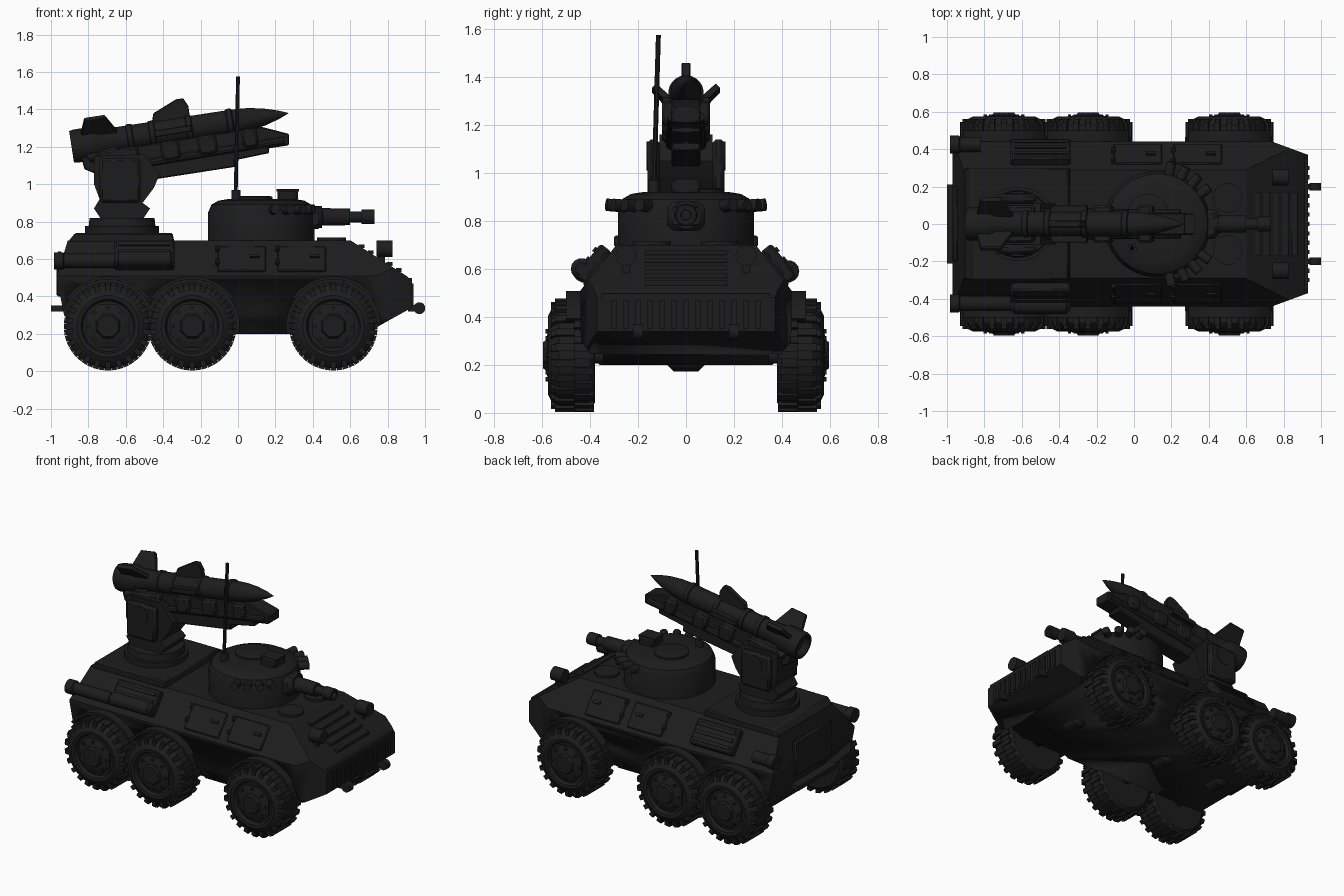
import bpy, bmesh, math
from mathutils import Matrix, Vector

if "Cube" in bpy.data.objects:
    bpy.data.objects.remove(bpy.data.objects["Cube"])

dark = bpy.data.materials.new("dark_paint")
dark.diffuse_color = (0.012, 0.012, 0.012, 1)
dark.use_nodes = True
dark.node_tree.nodes["Principled BSDF"].inputs["Base Color"].default_value = dark.diffuse_color
I = Matrix.Identity(4)


def finish(name, bm, mat=I, bevel=0):
    bmesh.ops.recalc_face_normals(bm, faces=bm.faces[:])
    me = bpy.data.meshes.new(name)
    bm.transform(mat)
    bm.to_mesh(me)
    bm.free()
    me.materials.append(dark)
    me.polygons.foreach_set("use_smooth", [True] * len(me.polygons))
    me.set_sharp_from_angle(angle=math.radians(32))
    ob = bpy.data.objects.new(name, me)
    bpy.context.collection.objects.link(ob)
    if bevel:
        m = ob.modifiers.new("bevel", 'BEVEL')
        m.width, m.segments = bevel, 1
    return ob


def box(name, c, s, mat=I, bevel=0):
    bm = bmesh.new()
    bmesh.ops.create_cube(bm, size=1, matrix=Matrix.Translation(c) @ Matrix.Diagonal((*s, 1)))
    return finish(name, bm, mat, bevel)


def prism_bm(pts, y0, y1):
    bm = bmesh.new()
    f = bm.faces.new([bm.verts.new((x, y0, z)) for x, z in pts])
    r = bmesh.ops.extrude_face_region(bm, geom=[f])
    bmesh.ops.translate(bm, verts=[v for v in r['geom'] if isinstance(v, bmesh.types.BMVert)], vec=(0, y1 - y0, 0))
    return bm


def prism(name, pts, y0, y1, mat=I, bevel=0):
    return finish(name, prism_bm(pts, y0, y1), mat, bevel)


def lathe(name, prof, o, d, n=24, mat=I):
    # prof is (distance along d, radius)
    bm = bmesh.new()
    rings = [[bm.verts.new((r * math.cos(a), r * math.sin(a), t))
              for a in [2 * math.pi * (i + .5) / n for i in range(n)]] for t, r in prof]
    for A, B in zip(rings, rings[1:]):
        for i in range(n):
            bm.faces.new((A[i], A[(i + 1) % n], B[(i + 1) % n], B[i]))
    bm.faces.new(rings[0])
    bm.faces.new(rings[-1])
    q = Vector((0, 0, 1)).rotation_difference(Vector(d)).to_matrix().to_4x4()
    return finish(name, bm, mat @ Matrix.Translation(o) @ q)


def rod(name, a, b, r, n=16, mat=I):
    d = Vector(b) - Vector(a)
    return lathe(name, [(0, r), (d.length, r)], a, d, n, mat)


# hull: side profile trimmed by slanted planes
bm = prism_bm([(-.85, .2), (.66, .2), (.75, .24), (.93, .34), (.93, .48), (.9, .51), (.6, .7),
               (-.91, .7), (-.97, .5), (-.93, .3)], -.44, .44)
for s in (1, -1):
    for co, no in (((0, .44, .51), (0, .19, .15)), ((.74, .44, 0), (.07, .19, 0)), ((0, .44, .3), (0, .1, -.08))):
        r = bmesh.ops.bisect_plane(bm, geom=bm.verts[:] + bm.edges[:] + bm.faces[:], dist=1e-5,
                                   plane_co=(co[0], co[1] * s, co[2]), plane_no=(no[0], no[1] * s, no[2]),
                                   clear_outer=True)
        bmesh.ops.edgeloop_fill(bm, edges=[e for e in bm.edges if e.is_boundary])
hull = finish("hull", bm)
WX = (.51, -.245, -.695)
for x in WX:
    for s in (1, -1):
        c = rod("wheel_well_cutter", (x, s * .345, .24), (x, s * .7, .24), .252, 28)
        c.hide_render = True
        c.hide_set(True)
        m = hull.modifiers.new("well", 'BOOLEAN')
        m.operation, m.object, m.solver = 'DIFFERENCE', c, 'EXACT'

# wheels, treads, arches, axles
for x in WX:
    rod("axle", (x, -.4, .24), (x, .4, .24), .035, 12)
    lathe("differential", [(-.08, .04), (-.05, .07), (.05, .07), (.08, .04)], (x, 0, .24), (0, 1, 0), 12)
    for s in (1, -1):
        lathe("tyre", [(.38, .12), (.38, .2), (.4, .224), (.53, .224), (.555, .205), (.575, .165),
                       (.572, .145), (.55, .135), (.55, .02)], (x, 0, .24), (0, s, 0), 32)
        lathe("wheel_rim", [(.5, .125), (.565, .125), (.58, .09), (.58, .07), (.595, .06), (.595, .03)],
              (x, 0, .24), (0, s, 0), 8)
        for i in range(8):
            a = math.pi * i / 4
            p = (x + .1 * math.cos(a), .24 + .1 * math.sin(a))
            rod("wheel_bolt", (p[0], s * .56, p[1]), (p[0], s * .585, p[1]), .01, 6)
        for i in range(44):
            R = Matrix.Translation((x, 0, .24)) @ Matrix.Rotation(math.pi * i / 22, 4, 'Y')
            yc = .425 if i % 2 else .505
            box("tread_lug", (0, s * yc, .226), (.03, .082, .02), R)
            if i % 2 == 0:
                box("side_lug", (0, s * .545, .203), (.026, .034, .04), R)
        arc = [(x + r * math.cos(a), .24 + r * math.sin(a)) for r, rng in ((.252, range(9)), (.268, range(8, -1, -1)))
               for a in [math.radians(35 + 110 * k / 8) for k in rng]]
        prism("wheel_arch", arc, min(s * .36, s * .5), max(s * .36, s * .5))

# hull details
prism("rear_deck", [(-.91, .69), (-.87, .74), (-.35, .74), (-.34, .69)], -.3, .3, bevel=.008)
prism("rear_bumper", [(-1, .32), (-1, .35), (-.9, .35), (-.9, .32)], -.21, .21)
box("rear_door", (-.955, 0, .52), (.03, .4, .24), Matrix.Identity(4), .008)
for i in range(13):
    box("grille_bar", (.925, -.3 + i * .05, .41), (.025, .022, .12))
box("nose_lip", (.915, 0, .485), (.03, .7, .025))
for i in range(5):
    t = i / 4
    box("glacis_slat", (.66 + .2 * t, 0, .668 - .127 * t), (.03, .34, .02))
side = math.atan2(.15, .19)
for s in (1, -1):
    rod("tow_hook", (.97, s * .2 - .02, .337), (.97, s * .2 + .02, .337), .032, 12)
    box("tow_bracket", (.94, s * .2, .337), (.06, .03, .035))
    rod("headlight", (.74, s * .25, .655), (.825, s * .25, .655), .045, 14)
    box("headlight_stem", (.77, s * .25, .6), (.03, .03, .08))
    rod("driver_hatch", (.5, s * .14, .69), (.5, s * .14, .715), .08, 16)
    # local frame lying on the sloped flank
    S = Matrix.Translation((0, s * .365, .605)) @ Matrix.Rotation(s * side, 4, 'X')
    for x, w in ((.02, .26), (.34, .26)):
        box("side_door", (x, 0, -.01), (w, .02, .17), S, .006)
        box("door_handle", (x + .07, s * .014, .0), (.05, .02, .018), S)
        for k in (-.05, .04):
            rod("door_hinge", (x - w / 2, s * .01, k), (x - w / 2, s * .01, k + .03), .012, 8, S)
    box("side_stowage", (-.5, s * .025, 0), (.32, .06, .17), S, .01)
    for k in (-.05, 0, .05):
        box("stowage_rib", (-.5, s * .057, k), (.28, .014, .022), S)
    x1 = -.66 if s < 0 else -.82
    lathe("tail_pipe", [(0, .032), (0, .047), (.05, .047), (.055, .04), (x1 + .985, .04)],
          (-.985, s * .425, .59), (1, 0, 0), 14)
lathe("exhaust_muffler", [(0, .025), (.02, .045), (.3, .045), (.32, .025)], (-.66, -.435, .6), (1, 0, 0), 14)

# turret with gun
T = Matrix.Translation((.125, 0, 0))
lathe("turret", [(.69, .285), (.85, .285), (.89, .268), (.912, .23), (.92, .18)], (0, 0, 0), (0, 0, 1), 40, T)
lathe("turret_hatch", [(.91, .11), (.932, .11), (.938, .09)], (-.05, .05, 0), (0, 0, 1), 20, T)
box("sight_box", (.265, 0, .94), (.11, .12, .06), bevel=.01)
box("sight_hood", (.265, 0, .967), (.12, .1, .015))
box("gun_mantlet", (.405, 0, .82), (.1, .16, .12), bevel=.025)
lathe("gun_barrel", [(0, .06), (.05, .06), (.05, .048), (.2, .045), (.2, .03), (.26, .03), (.26, .04), (.33, .04),
                     (.33, .022), (.29, .02)], (.4, 0, .825), (1, 0, 0), 16)
for s in (1, -1):
    for a in (35, 49, 63, 77):
        a = math.radians(a)
        d = Vector((math.cos(a), s * math.sin(a), .08))
        o = Vector((.125, 0, .84)) + d * .255
        rod("smoke_launcher", o, o + d * .085, .026, 12)
rod("antenna_base", (-.01, -.133, .9), (-.01, -.133, .97), .025, 12)
rod("antenna", (-.012, -.133, .96), (.0, -.115, 1.575), .011, 8)

# launcher pedestal
lathe("pedestal_ring", [(.74, .2), (.775, .2), (.775, .18), (.82, .175), (.82, .12)], (-.62, 0, 0), (0, 0, 1), 24)
ped = [(-.73, .81), (-.77, .87), (-.74, .92), (-.77, 1.0), (-.77, 1.15), (-.5, 1.16), (-.42, 1.05),
       (-.45, .98), (-.51, .9), (-.47, .87), (-.51, .81)]
prism("pedestal_core", ped, -.11, .11)
for s in (1, -1):
    box("yoke_plate", (-.63, s * .135, 1.02), (.22, .05, .24), bevel=.015)
    rod("yoke_pivot", (-.63, s * .14, 1.07), (-.63, s * .165, 1.07), .06, 14)

# launch rail and missile in a tilted frame
L = Matrix.Translation((-.89, 0, 1.2)) @ Matrix.Rotation(math.radians(-8.8), 4, 'Y')
prism("launch_rail", [(.04, -.05), (.05, -.13), (.17, -.2), (.43, -.24), (.85, -.24), (.85, -.205), (1.04, -.195),
                      (1.04, -.17), (1.15, -.17), (1.16, -.11), (1.02, -.05)], -.06, .06, L, .006)
for x, w in ((.24, .22), (.52, .1), (.72, .1), (.95, .08)):
    box("rail_bracket", (x, 0, -.1), (w, .2, .1), L, .012)
for s in (1, -1):
    rod("rail_tube", (.12, s * .065, -.15), (1.13, s * .055, -.14), .022, 10, L)
lathe("missile", [(.04, .05), (0, .07), (0, .085), (.02, .09), (.13, .09), (.16, .074), (.24, .068), (.88, .066),
                  (.96, .061), (1.04, .047), (1.12, .023), (1.174, .001)], (0, 0, 0), (1, 0, 0), 24, L)
for t in (.3, .42, .62, .84):
    lathe("missile_band", [(t, .066), (t + .005, .074), (t + .03, .074), (t + .035, .066)], (0, 0, 0), (1, 0, 0), 24, L)
tail = [(.05, .05), (.09, .19), (.2, .19), (.26, .05)]
mid = [(.44, .05), (.46, .11), (.59, .165), (.63, .165), (.65, .12), (.65, .05)]
for a in (45, 135, 225, 315):
    R = L @ Matrix.Rotation(math.radians(a), 4, 'X')
    prism("tail_fin", tail if a in (45, 315) else [(x, min(z, .13)) for x, z in tail], -.014, .014, R, .004)
for a in (0, 90, 270):
    prism("mid_fin", mid if a == 0 else [(x, min(z, .1)) for x, z in mid], -.018, .018,
          L @ Matrix.Rotation(math.radians(a), 4, 'X'), .004)
